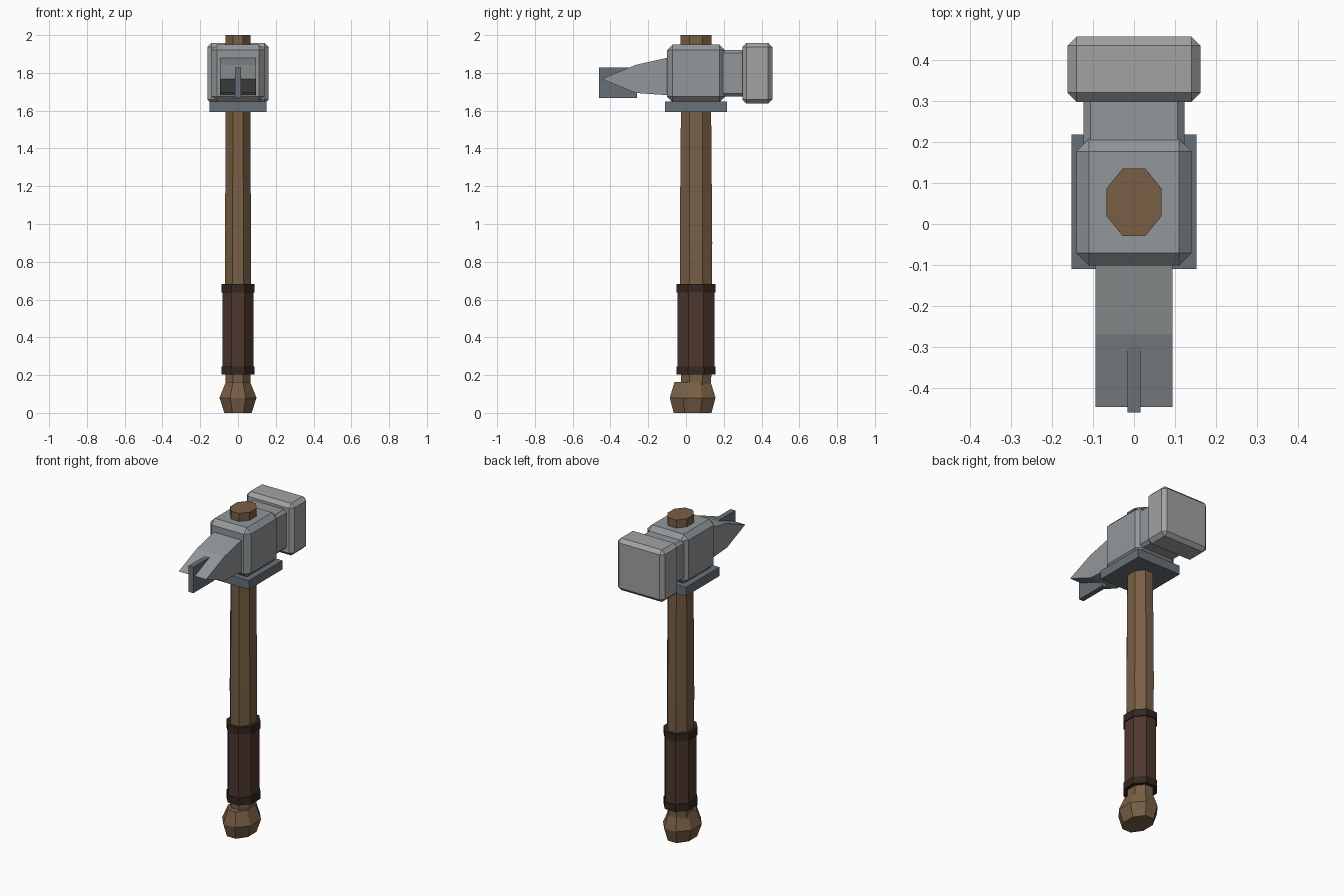
import bpy, bmesh
from math import pi, cos, sin

if "Cube" in bpy.data.objects:
    bpy.data.objects.remove(bpy.data.objects["Cube"])


def material(name, rgb):
    m = bpy.data.materials.new(name)
    m.diffuse_color = (*rgb, 1)
    m.use_nodes = True
    m.node_tree.nodes["Principled BSDF"].inputs["Base Color"].default_value = m.diffuse_color
    return m


wood = material("wood", (0.19, 0.115, 0.06))
leather = material("leather", (0.075, 0.038, 0.027))
dark_leather = material("dark_leather", (0.035, 0.02, 0.015))
steel = material("steel", (0.29, 0.31, 0.32))
bright_steel = material("bright_steel", (0.36, 0.36, 0.37))
dark_steel = material("dark_steel", (0.14, 0.165, 0.185))


def finish(name, bm, mat):
    bmesh.ops.recalc_face_normals(bm, faces=bm.faces)
    mesh = bpy.data.meshes.new(name)
    bm.to_mesh(mesh)
    bm.free()
    mesh.materials.append(mat)
    ob = bpy.data.objects.new(name, mesh)
    bpy.context.collection.objects.link(ob)
    return ob


def octagon_loft(name, rings, mat, cy=0.053):
    """Rings are (z, half width x, half depth y), measured to the flats."""
    bm = bmesh.new()
    k = 1 / cos(pi / 8)
    angles = [pi / 8 + i * pi / 4 for i in range(8)]
    loops = [[bm.verts.new((rx * k * cos(a), cy + ry * k * sin(a), z)) for a in angles]
             for z, rx, ry in rings]
    for low, high in zip(loops, loops[1:]):
        for i in range(8):
            j = (i + 1) % 8
            bm.faces.new((low[i], low[j], high[j], high[i]))
    bm.faces.new(loops[0])
    bm.faces.new(loops[-1])
    return finish(name, bm, mat)


def block(name, hx, y, z, mat, chamfer=0):
    """Box centred on x with y and z ranges and optional flat chamfers."""
    bm = bmesh.new()
    bmesh.ops.create_cube(bm, size=1)
    for v in bm.verts:
        v.co = (hx * 2 * v.co.x, y[0] + (y[1] - y[0]) * (v.co.y + 0.5),
                z[0] + (z[1] - z[0]) * (v.co.z + 0.5))
    if chamfer:
        bmesh.ops.bevel(bm, geom=bm.edges[:], offset=chamfer, segments=1,
                        affect='EDGES', profile=0.5)
    return finish(name, bm, mat)


# Wooden handle with a slight swell, and the pommel
octagon_loft("handle", [(0.1, 0.065, 0.08), (0.9, 0.069, 0.086),
                        (1.6, 0.065, 0.08), (2.0, 0.067, 0.082)], wood)
octagon_loft("pommel", [(0, 0.072, 0.1), (0.08, 0.098, 0.121), (0.163, 0.065, 0.096)],
             wood, cy=0.035)

# Leather grip and end bands
octagon_loft("grip", [(0.21, 0.081, 0.098), (0.67, 0.081, 0.098)], leather)
for label, z in (("lower", 0.202), ("upper", 0.638)):
    octagon_loft(label + "_grip_band", [(z, 0.087, 0.103), (z + 0.044, 0.087, 0.103)],
                 dark_leather)

# Steel head
block("head_block", 0.14, (-0.101, 0.207), (1.645, 1.95), steel, 0.03)
block("neck", 0.123, (0.18, 0.32), (1.675, 1.922), steel, 0.017)
block("striking_face", 0.162, (0.298, 0.457), (1.637, 1.959), bright_steel, 0.022)
block("collar_plate", 0.152, (-0.11, 0.218), (1.593, 1.648), dark_steel)

# Tapered peen extruded from its side profile
profile = [(-0.06, 1.885), (-0.1, 1.88), (-0.268, 1.842), (-0.446, 1.768),
           (-0.268, 1.694), (-0.1, 1.682), (-0.06, 1.68)]
bm = bmesh.new()
side = bm.faces.new([bm.verts.new((-0.094, y, z)) for y, z in profile])
new = bmesh.ops.extrude_face_region(bm, geom=[side])["geom"]
bmesh.ops.translate(bm, vec=(0.188, 0, 0),
                    verts=[g for g in new if isinstance(g, bmesh.types.BMVert)])
finish("peen", bm, steel)

# Upright fin through the peen tip
block("peen_fin", 0.016, (-0.46, -0.26), (1.668, 1.829), dark_steel)
